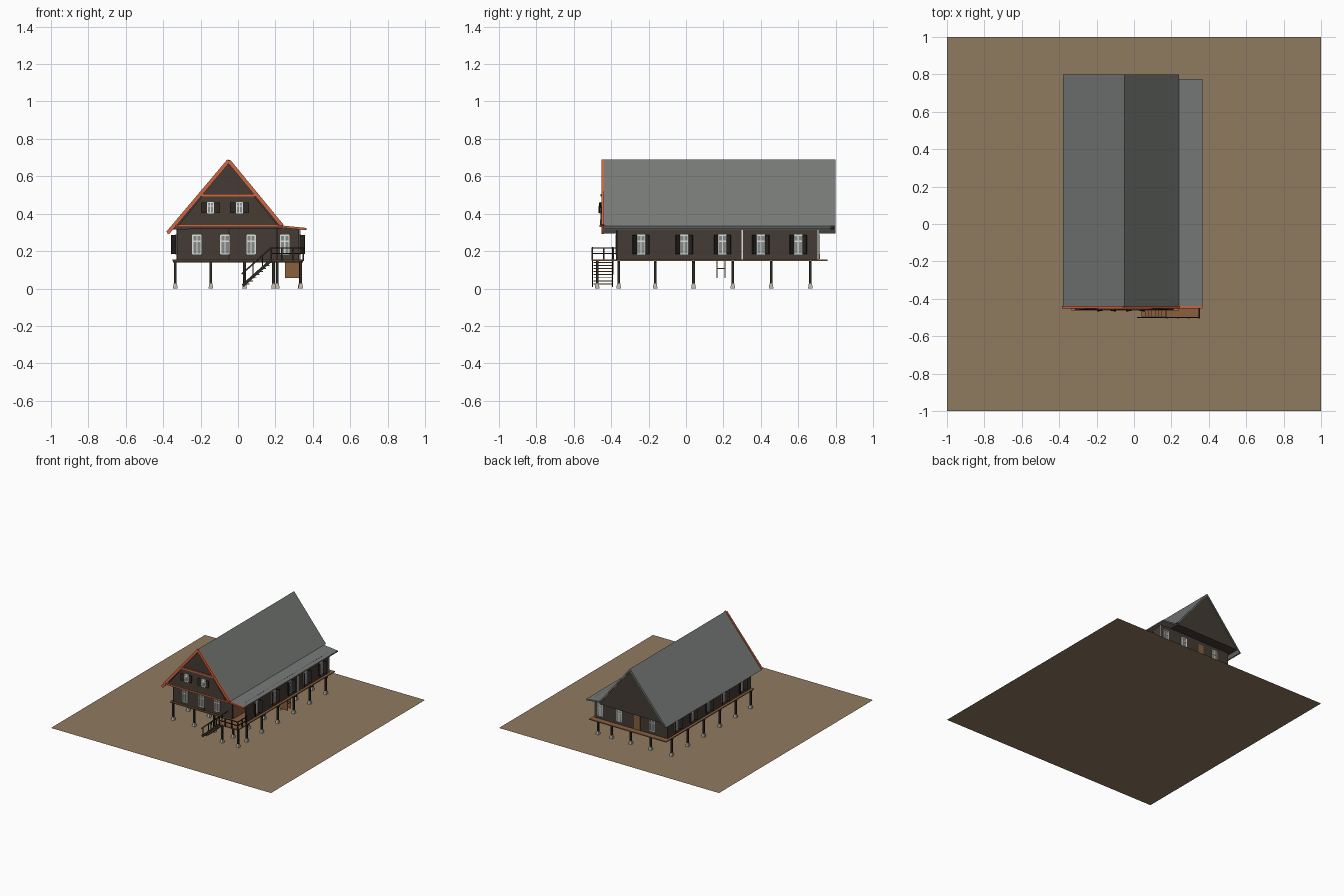
import bpy, bmesh, math
from mathutils import Matrix, Vector

if "Cube" in bpy.data.objects:
    bpy.data.objects.remove(bpy.data.objects["Cube"])


def material(name, rgb):
    m = bpy.data.materials.new(name)
    m.diffuse_color = (*rgb, 1)
    m.use_nodes = True
    m.node_tree.nodes["Principled BSDF"].inputs["Base Color"].default_value = m.diffuse_color
    return m


SOIL = material("soil brown", (0.28, 0.196, 0.114))
ROOF = material("roof grey", (0.18, 0.193, 0.183))
DARK = material("dark timber", (0.058, 0.044, 0.033))
BLACK = material("black timber", (0.026, 0.021, 0.017))
WOOD = material("warm wood", (0.25, 0.115, 0.05))
TRIM = material("orange trim", (0.62, 0.13, 0.055))
WHITE = material("white paint", (0.75, 0.75, 0.72))
GLASS = material("glass grey", (0.24, 0.26, 0.25))
STONE = material("concrete", (0.5, 0.48, 0.44))


def finish(name, bm, mat):
    bmesh.ops.recalc_face_normals(bm, faces=bm.faces)
    me = bpy.data.meshes.new(name)
    bm.to_mesh(me)
    bm.free()
    me.materials.append(mat)
    ob = bpy.data.objects.new(name, me)
    bpy.context.collection.objects.link(ob)
    return ob


def add_box(bm, x0, x1, y0, y1, z0, z1, m=Matrix()):
    t = Matrix.Translation(((x0 + x1) / 2, (y0 + y1) / 2, (z0 + z1) / 2))
    s = Matrix.Diagonal((x1 - x0, y1 - y0, z1 - z0, 1))
    bmesh.ops.create_cube(bm, size=1, matrix=m @ t @ s)


def boxes(name, mat, items):
    bm = bmesh.new()
    for it in items:
        add_box(bm, *it)
    return finish(name, bm, mat)


def add_bar(bm, a, b, wide, deep):
    """Rectangular bar between two points in a plane of constant y."""
    a, b = Vector(a), Vector(b)
    d = b - a
    m = Matrix.Translation((a + b) / 2) @ Matrix.Rotation(-math.atan2(d.z, d.x), 4, 'Y')
    add_box(bm, -d.length / 2, d.length / 2, -deep / 2, deep / 2, -wide / 2, wide / 2, m)


def bars(name, mat, items):
    bm = bmesh.new()
    for it in items:
        add_bar(bm, *it)
    return finish(name, bm, mat)


def prism(name, mat, pts, a, b, axis='y'):
    """Extrude an outline: (x, z) points along y or (x, y) points along z."""
    bm = bmesh.new()
    at = (lambda p, t: (p[0], t, p[1])) if axis == 'y' else (lambda p, t: (p[0], p[1], t))
    lo = [bm.verts.new(at(p, a)) for p in pts]
    hi = [bm.verts.new(at(p, b)) for p in pts]
    bm.faces.new(lo)
    bm.faces.new(hi)
    for i in range(len(pts)):
        j = (i + 1) % len(pts)
        bm.faces.new((lo[i], lo[j], hi[j], hi[i]))
    return finish(name, bm, mat)


# ground plate
bm = bmesh.new()
bmesh.ops.create_grid(bm, x_segments=1, y_segments=1, size=1)
finish("soil_plate", bm, SOIL)

# piles on footings
spots = [(x, y) for x in (-0.335, -0.145, 0.035, 0.21, 0.332)
         for y in (-0.36, -0.165, 0.04, 0.25, 0.455, 0.665)]
spots += [(0.19, -0.475), (0.335, -0.475)]
boxes("piles", BLACK, [(x - .007, x + .007, y - .007, y + .007, .025, .147) for x, y in spots])
bm = bmesh.new()
for x, y in spots:
    bmesh.ops.create_cone(bm, cap_ends=True, segments=4, radius1=.018, radius2=.012, depth=.026,
                          matrix=Matrix.Translation((x, y, .0135)) @ Matrix.Rotation(math.pi / 4, 4, 'Z'))
finish("footings", bm, STONE)

# floor and landing
boxes("floor", WOOD, [(-.35, .35, -.385, .757, .148, .156), (.175, .352, -.5, -.385, .148, .156)])
boxes("floor_beams", BLACK, [(-.348, .348, y - .006, y + .006, .138, .148)
                             for y in (-.36, -.165, .04, .25, .455, .665)])

# walls with an open entrance corner at the front right
prism("walls", DARK, [(-.33, -.37), (.21, -.37), (.21, -.2), (.33, -.2), (.33, .71), (-.33, .71)],
      .156, .326, 'z')
boxes("entrance_side_wall", DARK, [(.322, .33, -.37, -.2, .156, .326)])
boxes("entrance_inner_panel", WOOD, [(.21, .214, -.366, -.2, .156, .326)])
boxes("front_wall_battens", BLACK, [(x - .004, x + .004, -.374, -.37, .156, .326) for x in (-.326, -.05, .206)])
boxes("white_wall_strips", WHITE, [(.33, .335, y - .004, y + .004, .156, .32) for y in (.3, .706)])

# attic and roof
prism("attic", DARK, [(-.352, .316), (-.05, .677), (.232, .33), (.232, .322)], -.432, .792)
prism("main_roof", ROOF, [(-.38, .295), (-.05, .69), (.24, .335), (.228, .333), (-.05, .673), (-.368, .293)],
      -.44, .80)
prism("side_roof", ROOF, [(.225, .337), (.365, .322), (.365, .312), (.225, .325)], -.44, .775)

# leaning lower gable panel at the front
panel = prism("leaning_gable_panel", DARK, [(-.32, .335), (.215, .335), (.085, .495), (-.19, .495)], -.449, -.437)
for v in panel.data.vertices:
    v.co.y -= .012 * (.495 - v.co.z) / .16

# orange edge boards
bars("orange_edge_boards", TRIM, [
    ((-.376, -.446, .297), (-.05, -.446, .683), .02, .014),
    ((.236, -.446, .335), (-.05, -.446, .683), .02, .014),
    ((.225, -.446, .332), (.365, -.446, .318), .012, .014),
    ((-.2, -.45, .499), (.1, -.45, .499), .012, .014),
    ((-.335, -.448, .334), (.24, -.448, .334), .012, .03)])

# windows, collected by colour
frame_bm, glass_bm, shutter_bm = bmesh.new(), bmesh.new(), bmesh.new()


def window(x, y, turn, z0=.185, z1=.285, w=.044, shutter=0, lean=0):
    """Window facing -y before turning; shutter gives the opening angle."""
    m = (Matrix.Translation((x, y, (z0 + z1) / 2)) @ Matrix.Rotation(math.radians(turn), 4, 'Z')
         @ Matrix.Rotation(lean, 4, 'X'))
    h, r = (z1 - z0) / 2, w / 2
    add_box(glass_bm, -r, r, -.003, .002, -h, h, m)
    for u in (-r, 0, r):
        add_box(frame_bm, u - .003, u + .003, -.006, 0, -h, h, m)
    for v in (-h, h * .35, h):
        add_box(frame_bm, -r, r, -.006, 0, v - .003, v + .003, m)
    if shutter:
        for s in (-1, 1):
            hinge = (m @ Matrix.Translation((s * (r + .002), -.003, 0))
                     @ Matrix.Rotation(-s * math.radians(shutter), 4, 'Z'))
            add_box(shutter_bm, min(0, s * .032), max(0, s * .032), -.003, .002, -h, h, hinge)


for y in (-.24, -.01, .195, .40, .60):
    window(.33, y, 90, shutter=50)
    window(-.33, y, -90, shutter=50)
for x in (-.22, -.07, .07):
    window(x, -.37, 0)
window(.25, -.2, 0)
for x in (.28, .107, -.195):
    window(x, .71, 180)
for x in (-.147, .008):
    window(x, -.4545, 0, .403, .46, .034, 12, -.075)
finish("window_frames", frame_bm, WHITE)
finish("window_panes", glass_bm, GLASS)
finish("shutters", shutter_bm, BLACK)

# back door
boxes("back_door", WOOD, [(-.085, -.03, .71, .716, .158, .285)])

# stairs up to the landing
boxes("stair_treads", WOOD, [(.04 + i * .0178, .062 + i * .0178, -.495, -.395, .022 + i * .0165, .027 + i * .0165)
                             for i in range(8)])
rails = []
for y in (-.5, -.392):
    rails += [((.025, y, .015), (.178, y, .152), .016, .006),
              ((.02, y, .078), (.178, y, .218), .008, .007)]
    rails += [((x, y, .015 + (x - .025) * .9), (x + .001, y, .075 + (x - .02) * .9), .006, .006)
              for x in (.03, .08, .13)]
bars("stair_rails", BLACK, rails)

# landing railing
posts = [(x - .004, x + .004, -.504, -.496, .15, .22) for x in (.178, .235, .292, .348)]
posts += [(.344, .352, y - .004, y + .004, .15, .22) for y in (-.44, -.39)]
levels = [(.178, .352, -.503, -.497, z, z + .006) for z in (.184, .214)]
levels += [(.345, .351, -.5, -.375, z, z + .006) for z in (.184, .214)]
boxes("landing_railing", BLACK, posts + levels)

# wooden stand hung under the floor on the right
boxes("under_floor_stand", WOOD, [(.25, .335, .163, .168, .055, .148), (.25, .335, .207, .212, .055, .148),
                                  (.25, .335, .165, .21, .105, .11)])
